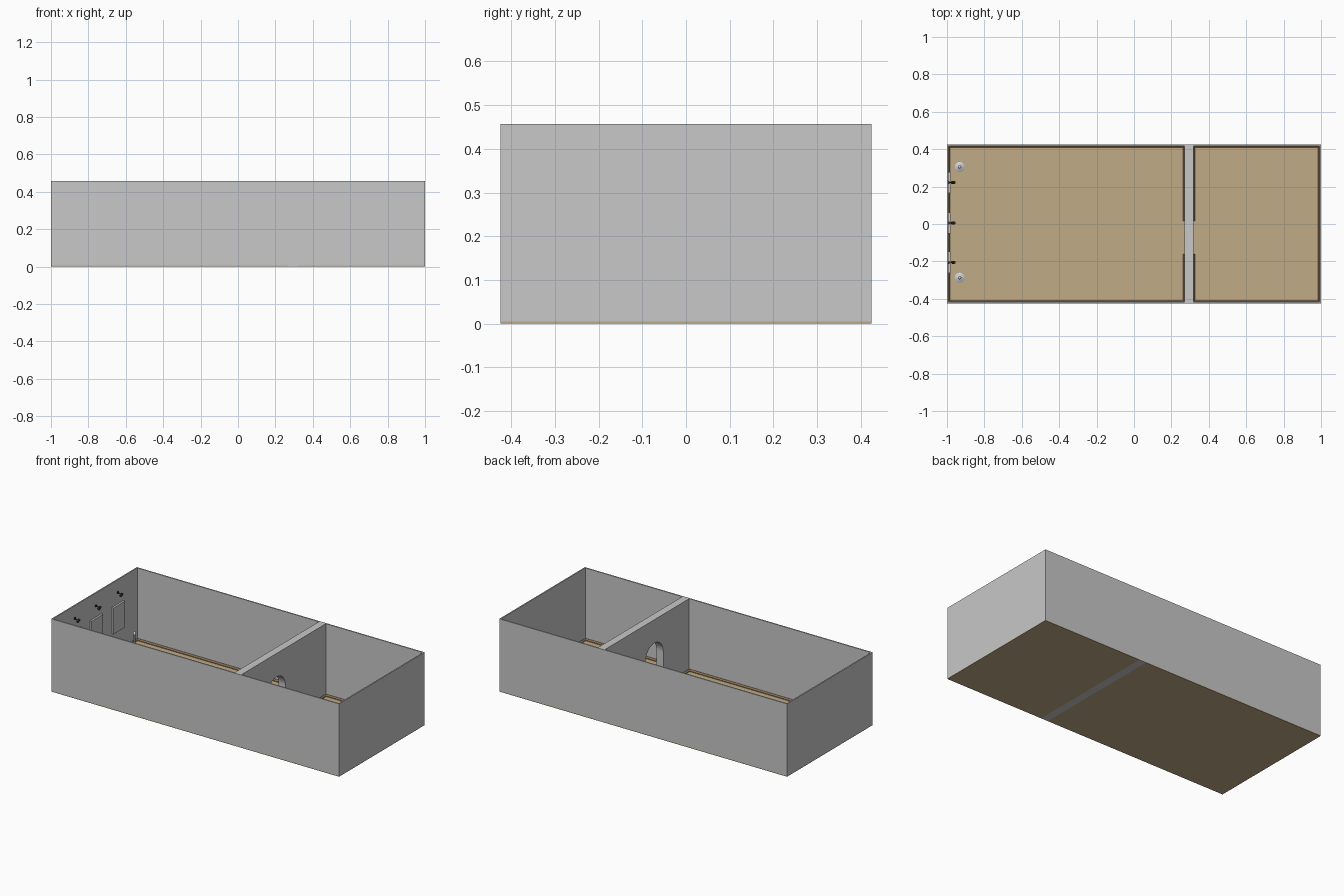
import bpy, bmesh, math
from mathutils import Matrix, Vector

if "Cube" in bpy.data.objects:
    bpy.data.objects.remove(bpy.data.objects["Cube"])


def mat(name, r, g, b):
    m = bpy.data.materials.new(name)
    m.diffuse_color = (r, g, b, 1)
    m.use_nodes = True
    m.node_tree.nodes["Principled BSDF"].inputs["Base Color"].default_value = m.diffuse_color
    return m


GREY = mat("wall_grey", 0.58, 0.58, 0.58)
TAN = mat("floor_tan", 0.53, 0.41, 0.24)
BROWN = mat("skirting_brown", 0.36, 0.23, 0.12)
BLACK = mat("lamp_black", 0.03, 0.03, 0.03)
METAL = mat("post_metal", 0.6, 0.62, 0.65)


def finish(name, bm, m, smooth=False):
    bmesh.ops.recalc_face_normals(bm, faces=bm.faces)
    me = bpy.data.meshes.new(name)
    bm.to_mesh(me)
    bm.free()
    me.materials.append(m)
    ob = bpy.data.objects.new(name, me)
    bpy.context.collection.objects.link(ob)
    if smooth:
        bpy.ops.object.select_all(action='DESELECT')
        ob.select_set(True)
        bpy.context.view_layer.objects.active = ob
        bpy.ops.object.shade_smooth_by_angle(angle=math.radians(35))
    return ob


def box(name, x0, x1, y0, y1, z0, z1, m):
    bm = bmesh.new()
    bmesh.ops.create_cube(bm, size=1, matrix=Matrix.Translation(
        ((x0 + x1) / 2, (y0 + y1) / 2, (z0 + z1) / 2)) @ Matrix.Diagonal((x1 - x0, y1 - y0, z1 - z0, 1)))
    return finish(name, bm, m)


def prism(name, pts, push, m):
    bm = bmesh.new()
    f = bm.faces.new([bm.verts.new(p) for p in pts])
    r = bmesh.ops.extrude_face_region(bm, geom=[f])
    bmesh.ops.translate(bm, vec=push, verts=[v for v in r["geom"] if isinstance(v, bmesh.types.BMVert)])
    return finish(name, bm, m)


def rod(name, a, b, r, m, seg=12):
    a, b = Vector(a), Vector(b)
    d = b - a
    bm = bmesh.new()
    bmesh.ops.create_cone(bm, cap_ends=True, segments=seg, radius1=r, radius2=r, depth=d.length,
                          matrix=Matrix.Translation((a + b) / 2) @ d.to_track_quat('Z', 'Y').to_matrix().to_4x4())
    return finish(name, bm, m, True)


def lathe(name, prof, x, y, m, seg=16):
    bm = bmesh.new()
    vs = [bm.verts.new((x + r, y, z)) for r, z in prof]
    es = [bm.edges.new(p) for p in zip(vs, vs[1:])]
    bmesh.ops.spin(bm, geom=vs + es, cent=(x, y, 0), axis=(0, 0, 1), angle=math.tau, steps=seg)
    bmesh.ops.remove_doubles(bm, verts=bm.verts, dist=1e-5)
    return finish(name, bm, m, True)


W, H, T, F = 0.425, 0.457, 0.008, 0.005   # half width, wall top, wall thickness, floor thickness
P0, P1 = 0.27, 0.318                      # partition faces
D0, D1, ARCH = -0.16, 0.017, 0.31         # doorway

# Floors of the two rooms
box("large_room_floor", -1, P0, -W, W, 0, F, TAN)
box("small_room_floor", P1, 1, -W, W, 0, F, TAN)

# Outer walls
for s, n in ((-1, "front"), (1, "back")):
    a, b = sorted((s * W, s * (W - T)))
    box(n + "_wall", -1, 1, a, b, F, H, GREY)
for s, n in ((-1, "left"), (1, "right")):
    a, b = sorted((s, s * (1 - T)))
    box(n + "_wall", a, b, -W + T, W - T, F, H, GREY)

# Partition with arched doorway, and its threshold
c, r = (D0 + D1) / 2, (D1 - D0) / 2
arch = [(P0, c + r * math.cos(t), ARCH - r + r * math.sin(t))
        for t in (math.pi * i / 20 for i in range(21))]
outline = [(P0, W, F), (P0, D1, F)] + arch + [(P0, D0, F), (P0, -W, F), (P0, -W, H), (P0, W, H)]
prism("arched_partition", outline, (P1 - P0, 0, 0), GREY)
box("doorway_threshold", P0, P1, -W, W, 0, F, GREY)


# Bevelled skirting boards: run from a to b, growing in the inward direction
def skirting(name, a, b, inward):
    a, b, n = Vector((*a, F)), Vector((*b, F)), Vector((*inward, 0))
    prof = [(0, 0), (0.009, 0), (0.009, 0.005), (0.003, 0.011), (0, 0.011)]
    prism(name, [a + n * u + Vector((0, 0, v)) for u, v in prof], b - a, BROWN)


X, Y = 1 - T, W - T
for s, n in ((-1, "front"), (1, "back")):
    skirting(n + "_skirting_large_room", (-X, s * Y), (P0, s * Y), (0, -s))
    skirting(n + "_skirting_small_room", (P1, s * Y), (X, s * Y), (0, -s))
    d = D0 if s < 0 else D1
    skirting("partition_skirting_left_" + n, (P0, s * Y), (P0, d), (-1, 0))
    skirting("partition_skirting_right_" + n, (P1, s * Y), (P1, d), (1, 0))
    skirting(("left" if s < 0 else "right") + "_skirting", (s * X, -Y), (s * X, Y), (-s, 0))

# Hanging panels on the left wall, each with a small lamp above
for i, y in enumerate((-0.205, 0.005, 0.222)):
    box(f"panel_{i}", -X, -X + 0.012, y - 0.057, y + 0.057, 0.14, 0.305, GREY)
    rod(f"lamp_mount_{i}", (-X, y, 0.378), (-X + 0.005, y, 0.378), 0.008, BLACK)
    rod(f"lamp_arm_{i}", (-X, y, 0.378), (-0.968, y, 0.372), 0.002, BLACK, 8)
    rod(f"lamp_head_{i}", (-0.96, y, 0.378), (-0.972, y, 0.36), 0.008, BLACK)

# Barrier posts with domed bases
for i, y in enumerate((-0.287, 0.305)):
    lathe(f"barrier_post_{i}", [(0, F), (0.027, F), (0.027, 0.009), (0.018, 0.014), (0.005, 0.018),
                                (0.005, 0.1), (0.009, 0.102), (0.009, 0.108), (0.005, 0.114), (0, 0.116)],
          -0.932, y, METAL)
